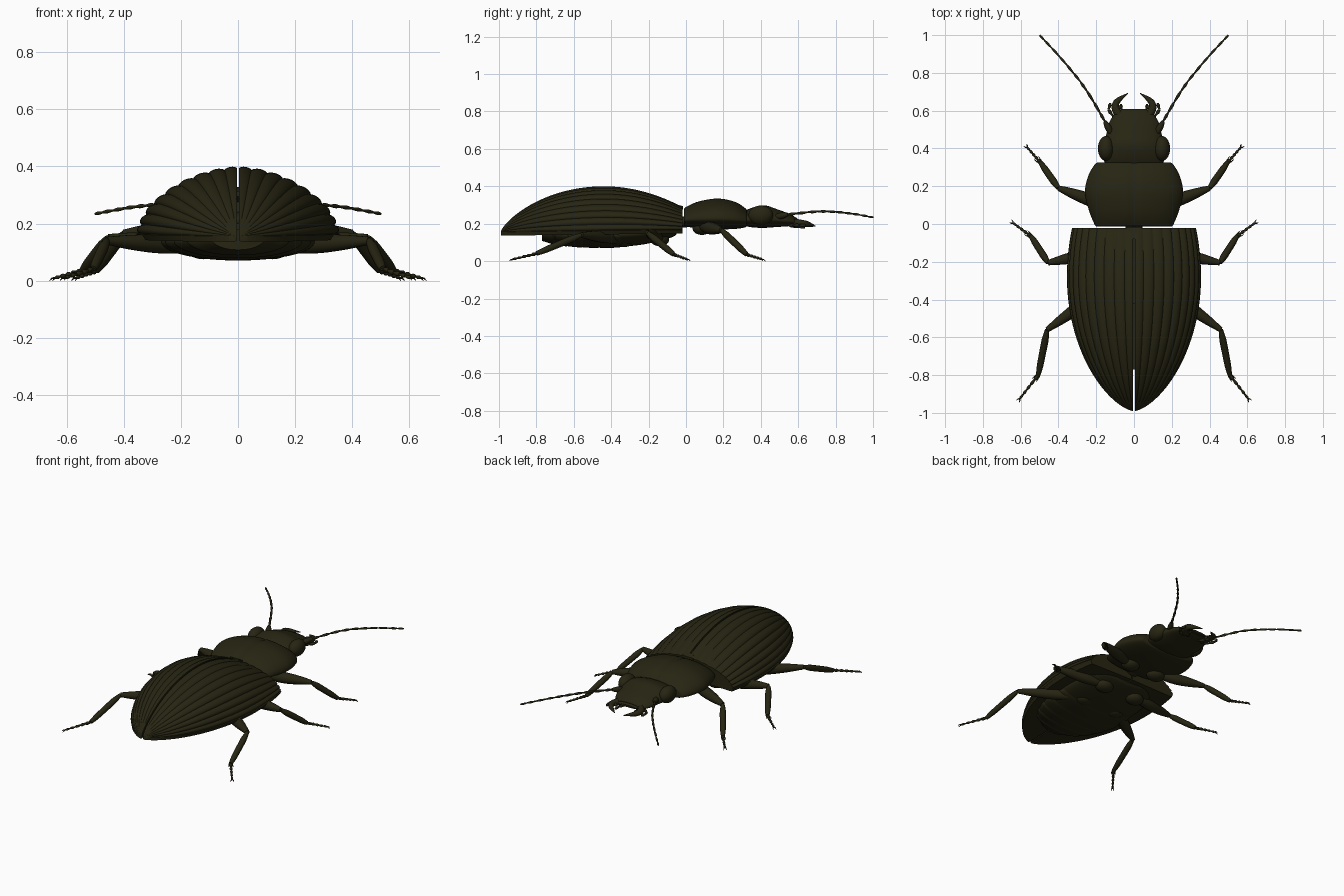
import bpy, bmesh, math
from mathutils import Vector

if "Cube" in bpy.data.objects:
    bpy.data.objects.remove(bpy.data.objects["Cube"])

shell = bpy.data.materials.new("dark_olive_shell")
shell.diffuse_color = (0.02, 0.018, 0.006, 1)
shell.use_nodes = True
shell.node_tree.nodes["Principled BSDF"].inputs["Base Color"].default_value = shell.diffuse_color


def finish(name, bm, mirror=False, angle=40):
    bmesh.ops.recalc_face_normals(bm, faces=bm.faces)
    me = bpy.data.meshes.new(name)
    bm.to_mesh(me)
    bm.free()
    ob = bpy.data.objects.new(name, me)
    bpy.context.collection.objects.link(ob)
    me.materials.append(shell)
    bpy.ops.object.select_all(action='DESELECT')
    ob.select_set(True)
    bpy.context.view_layer.objects.active = ob
    bpy.ops.object.shade_smooth_by_angle(angle=math.radians(angle))
    if mirror:
        m = ob.modifiers.new("mirror", 'MIRROR')
        m.use_mirror_merge = False
    return ob


def add_loft(bm, rings):
    vs = [[bm.verts.new(p) for p in r] for r in rings]
    n = len(vs[0])
    for a, b in zip(vs, vs[1:]):
        for i in range(n):
            j = (i + 1) % n
            bm.faces.new((a[i], a[j], b[j], b[i]))
    bm.faces.new(vs[0])
    bm.faces.new(vs[-1])


def spline(pts, steps):
    # Catmull-Rom through tuples of any length
    out = []
    for i in range(len(pts) - 1):
        p0, p1, p2 = pts[max(i - 1, 0)], pts[i], pts[i + 1]
        p3 = pts[min(i + 2, len(pts) - 1)]
        for k in range(steps):
            t = k / steps
            out.append(tuple(0.5 * (2 * b + (c - a) * t + (2 * a - 5 * b + 4 * c - d) * t * t
                                    + (3 * b - a - 3 * c + d) * t ** 3)
                             for a, b, c, d in zip(p0, p1, p2, p3)))
    out.append(tuple(pts[-1]))
    return out


def body(name, stations, frac=0.4, groove=0.0, steps=5, n=64):
    # stations: y, half width, top z, bottom z
    rings = []
    for y, w, top, bot in spline(stations, steps):
        mid = bot + frac * (top - bot)
        ring = []
        for i in range(n):
            a = 2 * math.pi * i / n
            s = math.sin(a)
            z = mid + s * ((top - mid) if s > 0 else (mid - bot))
            if i == n // 4:
                z -= groove
            ring.append((w * math.cos(a), y, z))
        rings.append(ring)
    bm = bmesh.new()
    add_loft(bm, rings)
    return finish(name, bm)


def add_tube(bm, pts, n=10):
    # pts: x, y, z, radius
    rings = []
    P = [Vector(p[:3]) for p in pts]
    for i, p in enumerate(P):
        d = (P[min(i + 1, len(P) - 1)] - P[max(i - 1, 0)]).normalized()
        u = d.cross(Vector((0, 0, 1))).normalized()
        v = u.cross(d)
        r = pts[i][3]
        rings.append([p + r * (math.cos(2 * math.pi * k / n) * u + math.sin(2 * math.pi * k / n) * v)
                      for k in range(n)])
    add_loft(bm, rings)


def limb(bm, a, b, radii):
    # straight limb with a radius profile along it
    a, b = Vector(a), Vector(b)
    m = len(radii) - 1
    add_tube(bm, spline([tuple(a.lerp(b, i / m)) + (r,) for i, r in enumerate(radii)], 3))


def beads(bm, path, count, r0, r1):
    # chain of club-shaped joints along a path of equal pieces
    pts = [Vector(p) for p in path]
    m = len(pts) - 1
    for k in range(count):
        ia, ib = round(k * m / count), round((k + 1) * m / count)
        r = r0 + (r1 - r0) * k / max(count - 1, 1)
        limb(bm, pts[ia], pts[ib], [r * 0.5, r * 0.8, r, r * 0.6])


def ellipsoid(name, c, r, mirror=False):
    bm = bmesh.new()
    bmesh.ops.create_uvsphere(bm, u_segments=28, v_segments=16, radius=1)
    for v in bm.verts:
        v.co = Vector(v.co[i] * r[i] + c[i] for i in range(3))
    return finish(name, bm, mirror)


# ribbed wing cases
rings = []
RIBS, N = 9, 90
for k in range(49):
    y = -0.02 - 0.969 * math.sin(k / 48 * math.pi / 2)
    if y < -0.28:
        w = 0.355 * max(1 - ((-y - 0.28) / 0.711) ** 2, 0) ** 0.65
    else:
        w = 0.355 - 0.027 * ((0.28 + y) / 0.26) ** 2
    edge = 0.168 + 0.012 * y
    if y < -0.44:
        h = (0.40 - edge) * max(1 - ((-y - 0.44) / 0.551) ** 2, 0) ** 0.75
    else:
        h = 0.40 - 0.11 * ((y + 0.44) / 0.42) ** 2 - edge
    w, h = max(w, 0.012), max(h, 0.004)
    ring = []
    for i in range(N + 1):
        t = i / N
        a = t * math.pi / 2
        rib = 1 - 0.035 * (1 - abs(math.sin(t * RIBS * math.pi)) ** 0.7) * (0 < i < N)
        ring.append((max(w * max(math.cos(a), 0) ** 1.1 * rib, 0.004), y,
                     edge + h * math.sin(a) ** 1.1 * rib))
    ring += [(0.004, y, edge - 0.015), (w * 0.97, y, edge - 0.02)]
    rings.append(ring)
bm = bmesh.new()
add_loft(bm, rings)
finish("wing_cases", bm, True, 50)

# thorax shield with a fine centre groove, and head
body("thorax_shield", [(-0.012, 0.20, 0.275, 0.195), (0.0, 0.21, 0.29, 0.185), (0.07, 0.238, 0.32, 0.175),
                       (0.17, 0.26, 0.335, 0.17), (0.26, 0.24, 0.318, 0.172), (0.315, 0.208, 0.285, 0.18),
                       (0.325, 0.195, 0.272, 0.19)], 0.35, 0.008)
body("head", [(0.30, 0.15, 0.262, 0.19), (0.36, 0.163, 0.288, 0.18), (0.42, 0.16, 0.298, 0.178),
              (0.48, 0.145, 0.28, 0.182), (0.54, 0.13, 0.258, 0.186), (0.585, 0.10, 0.235, 0.19),
              (0.597, 0.085, 0.226, 0.195)], 0.4)
body("upper_lip", [(0.58, 0.072, 0.225, 0.2), (0.602, 0.07, 0.222, 0.2), (0.61, 0.06, 0.215, 0.203)], 0.5)
ellipsoid("eyes", (0.148, 0.40, 0.245), (0.043, 0.066, 0.052), True)
ellipsoid("neck", (0, -0.01, 0.21), (0.045, 0.06, 0.03))

# small triangular plate between the wing cases
bm = bmesh.new()
add_loft(bm, [[(-0.042, -0.015, z), (0.042, -0.015, z), (0.006, -0.08, z + 0.02), (-0.006, -0.08, z + 0.02)]
              for z in (0.275, 0.293)])
finish("scutellum", bm)

# underside: chest and overlapping belly segments
body("chest", [(-0.42, 0.22, 0.2, 0.085), (-0.38, 0.262, 0.2, 0.076), (-0.25, 0.265, 0.2, 0.086),
               (-0.14, 0.24, 0.2, 0.108), (-0.07, 0.19, 0.2, 0.13), (-0.05, 0.15, 0.2, 0.145)], 0.55)
profile = [(-0.35, 0.265, 0.073), (-0.46, 0.268, 0.071), (-0.55, 0.255, 0.073),
           (-0.63, 0.225, 0.079), (-0.70, 0.18, 0.089), (-0.77, 0.095, 0.108)]
for i, (a, b) in enumerate(zip(profile, profile[1:])):
    body("belly_segment_%d" % (i + 1),
         [(a[0] + 0.01, a[1] - 0.008, 0.18, a[2] + 0.005), (a[0] - 0.01, a[1], 0.18, a[2]),
          ((a[0] + b[0]) / 2, (a[1] + b[1]) / 2 + 0.006, 0.18, (a[2] + b[2]) / 2 - 0.001),
          (b[0], b[1], 0.18, b[2])], 0.6, 0, 3)

# jaws and feelers beside the mouth
bm = bmesh.new()
add_tube(bm, spline([(0.065, 0.56, 0.205, 0.024), (0.098, 0.61, 0.203, 0.02),
                     (0.088, 0.65, 0.197, 0.016), (0.032, 0.692, 0.187, 0.002)], 5))
limb(bm, (0.085, 0.615, 0.2), (0.06, 0.625, 0.197), [0.012, 0.008, 0.002])
finish("jaws", bm, True)
bm = bmesh.new()
palp = [(0.07, 0.55, 0.19), (0.115, 0.575, 0.19), (0.135, 0.605, 0.192), (0.125, 0.64, 0.19)]
beads(bm, palp, 3, 0.010, 0.009)
beads(bm, [(0.04, 0.56, 0.187), (0.065, 0.60, 0.183), (0.07, 0.635, 0.18)], 2, 0.008, 0.008)
finish("mouth_palps", bm, True)

# jointed antennae
bm = bmesh.new()
limb(bm, (0.118, 0.475, 0.235), (0.155, 0.545, 0.25), [0.012, 0.017, 0.016, 0.009])
path = spline([(0.155, 0.545, 0.25), (0.26, 0.72, 0.266), (0.38, 0.87, 0.256), (0.50, 1.0, 0.234)], 10)
beads(bm, path, 10, 0.0085, 0.0065)
finish("antennae", bm, True)

# legs: hip, knee, ankle, tip
LEGS = {
    "front": ((0.12, 0.085, 0.185), (0.40, 0.19, 0.165), (0.495, 0.325, 0.035), (0.565, 0.405, 0.010)),
    "middle": ((0.14, -0.14, 0.125), (0.455, -0.205, 0.15), (0.545, -0.065, 0.035), (0.64, 0.005, 0.010)),
    "rear": ((0.14, -0.33, 0.12), (0.46, -0.56, 0.14), (0.507, -0.80, 0.04), (0.605, -0.925, 0.010)),
}
for name, (hip, knee, ankle, tip) in LEGS.items():
    ellipsoid(name + "_hips", (hip[0] - 0.02, hip[1], hip[2] - 0.01), (0.06, 0.05, 0.035), True)
    bm = bmesh.new()
    limb(bm, hip, knee, [0.02, 0.03, 0.034, 0.031, 0.024, 0.014])
    limb(bm, knee, ankle, [0.011, 0.018, 0.0185, 0.018, 0.017, 0.012])
    A, T = Vector(ankle), Vector(tip)
    d = (T - A).normalized()
    side = d.cross(Vector((0, 0, 1))).normalized()
    for s in (-1, 1):
        # ankle spurs and claws
        limb(bm, A + side * s * 0.008, A + d * 0.035 + side * s * 0.014, [0.004, 0.003, 0.001])
        add_tube(bm, spline([(*T, 0.004), (*(T + d * 0.008 + side * s * 0.007), 0.003),
                             (*(T + d * 0.018 + side * s * 0.009 - Vector((0, 0, 0.006))), 0.001)], 3), 6)
    beads(bm, [A.lerp(T, i / 5) for i in range(6)], 5, 0.010, 0.007)
    finish(name + "_legs", bm, True)
